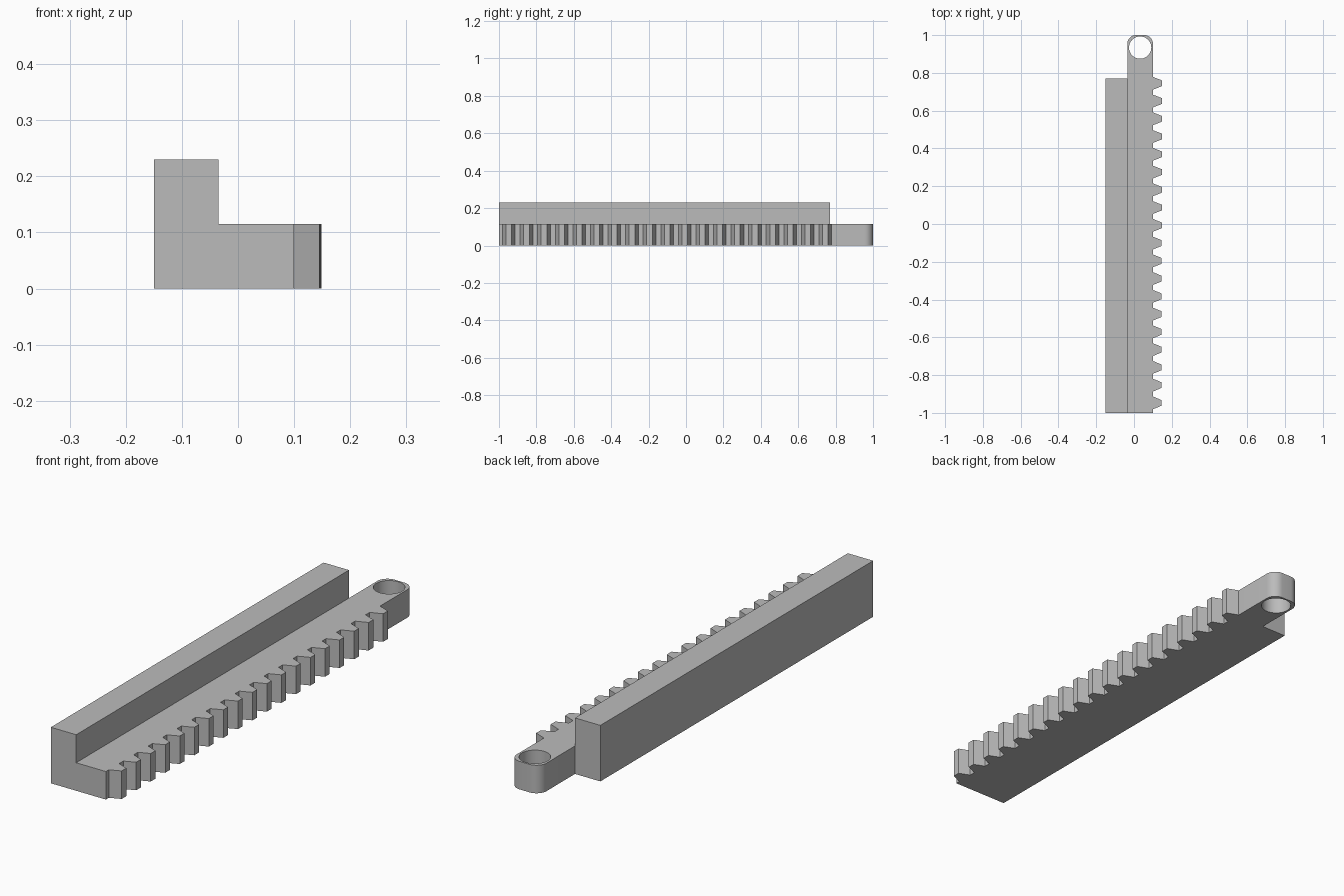
import bpy, bmesh
from math import sin, cos, pi

if "Cube" in bpy.data.objects:
    bpy.data.objects.remove(bpy.data.objects["Cube"], do_unlink=True)

grey = bpy.data.materials.new("plain grey")
grey.use_nodes = True
grey.diffuse_color = (0.5, 0.5, 0.5, 1)
grey.node_tree.nodes["Principled BSDF"].inputs["Base Color"].default_value = (0.5, 0.5, 0.5, 1)


def prism(name, outline, bottom, top):
    """Extrude a counter-clockwise outline upwards."""
    bm = bmesh.new()
    base = bm.faces.new([bm.verts.new((x, y, bottom)) for x, y in outline])
    new = bmesh.ops.extrude_face_region(bm, geom=[base])["geom"]
    bmesh.ops.translate(bm, vec=(0, 0, top - bottom),
                        verts=[v for v in new if isinstance(v, bmesh.types.BMVert)])
    bmesh.ops.recalc_face_normals(bm, faces=bm.faces)
    mesh = bpy.data.meshes.new(name)
    bm.to_mesh(mesh)
    bm.free()
    mesh.materials.append(grey)
    obj = bpy.data.objects.new(name, mesh)
    bpy.context.collection.objects.link(obj)
    return obj


def arc(cx, cy, r, start, end, steps):
    angles = [start + (end - start) * i / steps for i in range(steps + 1)]
    return [(cx + r * cos(a), cy + r * sin(a)) for a in angles]


def combine(target, other, operation):
    """Apply a boolean and remove the second object."""
    mod = target.modifiers.new(operation, "BOOLEAN")
    mod.operation, mod.solver, mod.object = operation, "EXACT", other
    bpy.context.view_layer.objects.active = target
    bpy.ops.object.modifier_apply(modifier=mod.name)
    bpy.data.objects.remove(other, do_unlink=True)


LEFT, ROOT, THICK = -0.035, 0.1, 0.115
TEETH, PITCH, FIRST = 19, 0.094, -0.947

# Toothed bar with a rounded far end
outline = [(LEFT, -1), (ROOT, -1)]
for i in range(TEETH):
    y = FIRST + i * PITCH
    tip = 0.147 + 0.002 * y
    outline += [(ROOT, y - 0.034), (tip, y - 0.015), (tip, y + 0.015), (ROOT, y + 0.034)]
corner = 0.045
outline += arc(ROOT - corner, 1 - corner, corner, 0, pi / 2, 10)
outline += arc(LEFT + corner, 1 - corner, corner, pi / 2, pi, 10)
rack = prism("toothed_rack", outline, 0, THICK)

# Pin hole through the far end
hole = prism("hole_cutter", arc(0.0325, 0.934, 0.059, 0, 2 * pi, 48)[:-1], -0.1, 0.3)
combine(rack, hole, "DIFFERENCE")

# Tall guide rail along the back of the bar
rail = prism("guide_rail", [(-0.15, -1), (LEFT, -1), (LEFT, 0.77), (-0.15, 0.77)], 0, 2 * THICK)
combine(rack, rail, "UNION")

# Smooth the round surfaces, keep the edges crisp
bpy.ops.object.select_all(action="DESELECT")
rack.select_set(True)
bpy.context.view_layer.objects.active = rack
bpy.ops.object.shade_smooth_by_angle(angle=pi / 9)
